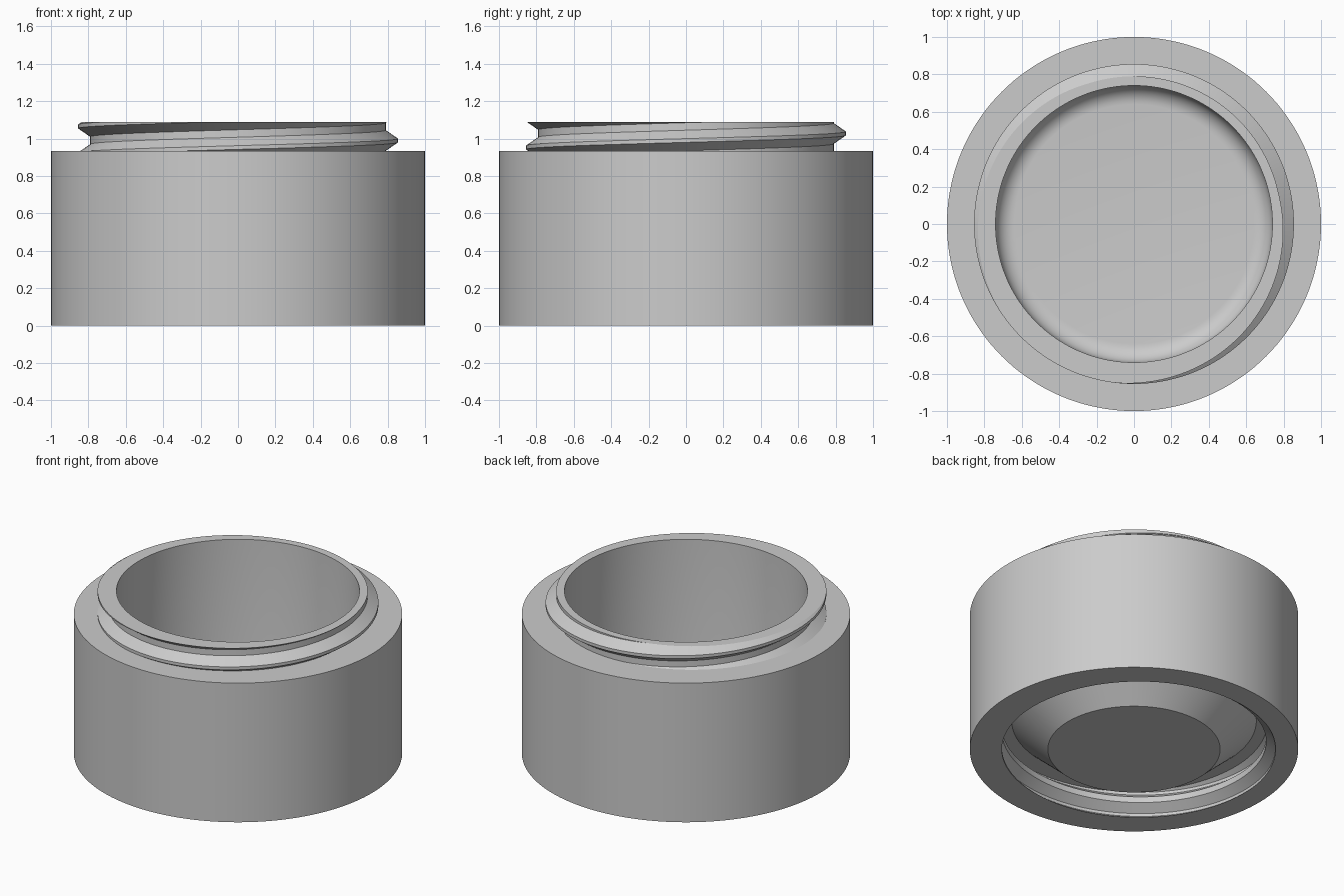
import bpy, bmesh, math

if "Cube" in bpy.data.objects:
    bpy.data.objects.remove(bpy.data.objects["Cube"])

SEGMENTS = 144
PITCH, CREST, FLANK = 0.15, 0.01, 0.045   # thread pitch, half crest width, flank height


def thread(theta, z_mid, z0, z1, core, crest):
    """Thread section at one angle, rising from z0 to z1 and cut flat at both ends."""
    centre = z_mid + PITCH * theta / (2 * math.pi)
    foot = CREST + FLANK
    points = []
    for turn in range(-4, 4):
        for offset in (-foot, -CREST, CREST, foot):
            z = min(max(centre + turn * PITCH + offset, z0), z1)
            u = (z - centre + PITCH / 2) % PITCH - PITCH / 2
            t = min(max((foot - abs(u)) / FLANK, 0), 1)
            points.append((core + (crest - core) * t, z))
    return points


def jar_section(theta):
    """Closed jar wall section from the bottom axis, round the outside, to the inner floor."""
    # conical plug under the jar
    section = [(0, 0), (0.525, 0), (0.745, 0.2)]
    # threaded socket in the base
    section += reversed(thread(theta, 0.09, 0, 0.2, 0.805, 0.862))
    # outer wall
    section += [(1, 0), (1, 0.935)]
    # threaded neck
    section += thread(theta, 0.99, 0.935, 1.09, 0.79, 0.855)
    # inner wall, rounded corner and floor
    section += [(0.74, 1.09)]
    floor, radius = 0.2, 0.1
    for i in range(9):
        a = math.pi / 2 * i / 8
        section.append((0.74 - radius + radius * math.cos(a),
                        floor + radius - radius * math.sin(a)))
    section.append((0, floor))
    return section


bm = bmesh.new()
columns = []
for s in range(SEGMENTS + 1):
    theta = 2 * math.pi * s / SEGMENTS
    columns.append([bm.verts.new((r * math.cos(theta), r * math.sin(theta), z))
                    for r, z in jar_section(theta)])
for a, b in zip(columns, columns[1:]):
    for i in range(len(a) - 1):
        bm.faces.new((a[i], b[i], b[i + 1], a[i + 1]))
bmesh.ops.remove_doubles(bm, verts=bm.verts, dist=1e-5)
bmesh.ops.recalc_face_normals(bm, faces=bm.faces)

mesh = bpy.data.meshes.new("threaded_jar")
bm.to_mesh(mesh)
bm.free()
jar = bpy.data.objects.new("threaded_jar", mesh)
bpy.context.collection.objects.link(jar)

# plain grey plastic
grey = bpy.data.materials.new("light_grey")
grey.diffuse_color = (0.6, 0.6, 0.6, 1)
grey.use_nodes = True
grey.node_tree.nodes["Principled BSDF"].inputs["Base Color"].default_value = grey.diffuse_color
mesh.materials.append(grey)

bpy.context.view_layer.objects.active = jar
jar.select_set(True)
bpy.ops.object.shade_smooth_by_angle(angle=math.radians(25))
